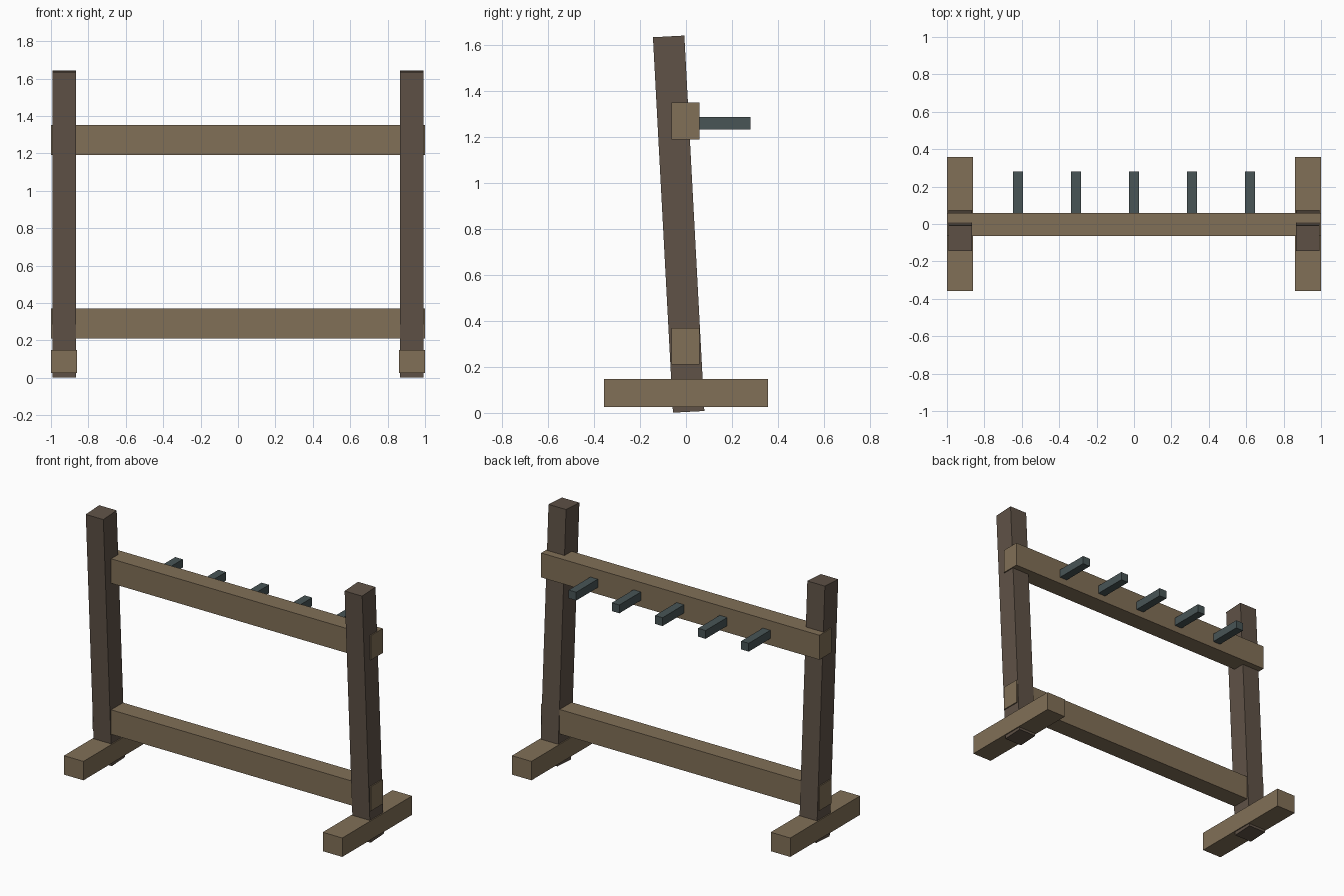
import bpy, math

if "Cube" in bpy.data.objects:
    bpy.data.objects.remove(bpy.data.objects["Cube"])


def material(name, rgb):
    m = bpy.data.materials.new(name)
    m.diffuse_color = (*rgb, 1)
    m.use_nodes = True
    m.node_tree.nodes["Principled BSDF"].inputs["Base Color"].default_value = m.diffuse_color
    return m


light_wood = material("light_wood", (0.22, 0.16, 0.095))
dark_wood = material("dark_wood", (0.115, 0.085, 0.063))
iron = material("iron", (0.065, 0.09, 0.093))


def box(name, center, size, mat, tilt=0.0):
    bpy.ops.mesh.primitive_cube_add(size=1, location=center)
    ob = bpy.context.object
    ob.name = name
    ob.scale = size
    bpy.ops.object.transform_apply(location=False, rotation=False, scale=True)
    ob.rotation_euler.x = tilt
    ob.data.materials.append(mat)
    return ob


# Feet and leaning posts on both sides
for side, s in (("left", -1), ("right", 1)):
    box(f"{side}_foot", (s * 0.93, 0, 0.087), (0.14, 0.716, 0.123), light_wood)
    box(f"{side}_post", (s * 0.93, -0.032, 0.822), (0.126, 0.137, 1.637),
        dark_wood, math.radians(3.05))

# Cross beams
box("lower_beam", (0, -0.003, 0.29), (2.0, 0.122, 0.159), light_wood)
box("upper_beam", (0, -0.003, 1.271), (2.0, 0.122, 0.159), light_wood)

# Row of pegs on the back of the upper beam
for i in range(5):
    box(f"peg_{i + 1}", ((i - 2) * 0.31, 0.165, 1.262), (0.054, 0.23, 0.054), iron)
